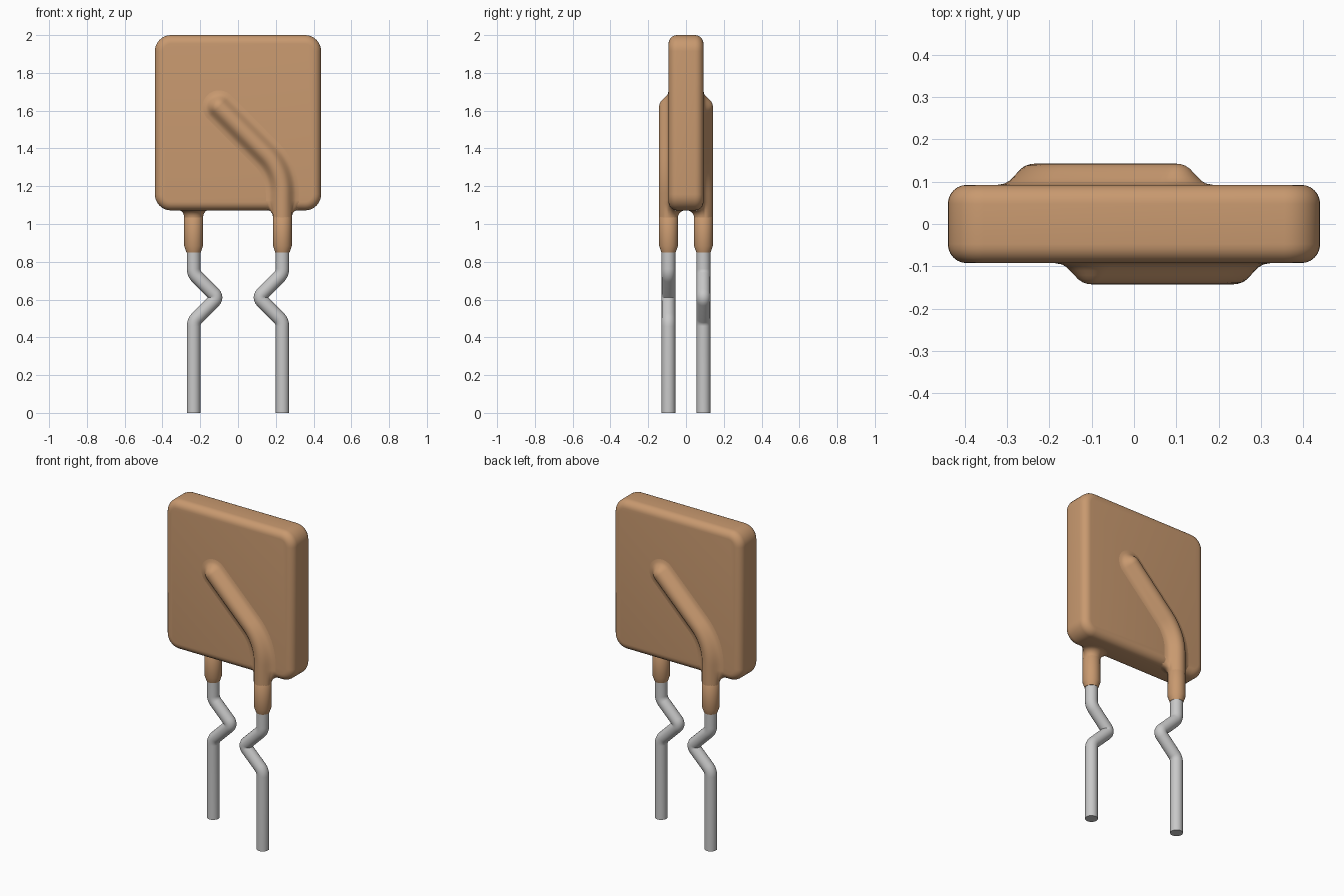
import bpy, bmesh
from math import sin, cos, pi, sqrt, radians
from mathutils import Vector

if "Cube" in bpy.data.objects:
    bpy.data.objects.remove(bpy.data.objects["Cube"])


def material(name, rgb, rough):
    m = bpy.data.materials.new(name)
    m.use_nodes = True
    m.diffuse_color = (*rgb, 1)
    bsdf = m.node_tree.nodes["Principled BSDF"]
    bsdf.inputs["Base Color"].default_value = (*rgb, 1)
    bsdf.inputs["Roughness"].default_value = rough
    return m


COAT = material("tan coating", (0.58, 0.32, 0.16), 0.5)
METAL = material("tinned grey", (0.58, 0.58, 0.58), 0.4)

HALF_W, HALF_D, BOTTOM, TOP = 0.44, 0.0925, 1.072, 2.0   # body
EDGE = 0.045                                            # body edge rounding
LX, LY = 0.235, -HALF_D                                 # front lead axis
R_COAT, R_WIRE, R_FILLET = 0.05, 0.036, 0.038


def finish(bm, name, mat, angle=40):
    bmesh.ops.remove_doubles(bm, verts=bm.verts, dist=0.0002)
    bmesh.ops.recalc_face_normals(bm, faces=bm.faces)
    me = bpy.data.meshes.new(name)
    bm.to_mesh(me)
    bm.free()
    me.materials.append(mat)
    ob = bpy.data.objects.new(name, me)
    bpy.context.collection.objects.link(ob)
    bpy.ops.object.select_all(action='DESELECT')
    ob.select_set(True)
    bpy.context.view_layer.objects.active = ob
    bpy.ops.object.shade_smooth_by_angle(angle=radians(angle))
    return ob


def turned_copy(ob, name):
    """Second half of the part, turned half a revolution about z."""
    c = bpy.data.objects.new(name, ob.data)
    c.rotation_euler.z = pi
    bpy.context.collection.objects.link(c)


def skin(bm, rings, closed=False, caps=False):
    """Join successive rings of points with quads."""
    vs = [[bm.verts.new(p) for p in r] for r in rings]
    n = len(vs[0])
    for a, b in zip(vs, vs[1:]):
        for i in range(n if closed else n - 1):
            j = (i + 1) % n
            bm.faces.new((a[i], a[j], b[j], b[i]))
    if caps:
        bm.faces.new(vs[0][::-1])
        bm.faces.new(vs[-1])


def round_path(pts, cut, steps=6):
    """Replace the inner corners of an (x, z) path with arcs."""
    pts = [Vector(p) for p in pts]
    out = [pts[0]]
    for a, b, c in zip(pts, pts[1:], pts[2:]):
        p, q = b + (a - b).normalized() * cut, b + (c - b).normalized() * cut
        d1, d2 = (b - a).normalized(), (c - b).normalized()
        th = d1.angle(d2)
        rad = cut / (sin(th / 2) / cos(th / 2))
        n = (d2 - d1 * d1.dot(d2)).normalized()
        for k in range(steps + 1):
            t = th * k / steps
            out.append(p + d1 * rad * sin(t) + n * rad * (1 - cos(t)))
    return out + [pts[-1]]


def normals(path):
    """In-plane normal at every path point."""
    out = []
    for i in range(len(path)):
        a, b = path[max(i - 1, 0)], path[min(i + 1, len(path) - 1)]
        t = (b - a).normalized()
        out.append(Vector((t.y, -t.x)))
    return out


def tube(name, path, radii, mat, sides=24):
    bm = bmesh.new()
    rings = []
    for p, n, r in zip(path, normals(path), radii):
        ring = []
        for k in range(sides):
            a = 2 * pi * k / sides
            q = p + n * r * cos(a)
            ring.append((q.x, LY + r * sin(a), q.y))
        rings.append(ring)
    skin(bm, rings, closed=True, caps=True)
    return finish(bm, name, mat)


# Body: square slab with rounded corners and soft edges
bm = bmesh.new()
bmesh.ops.create_cube(bm, size=1)
for v in bm.verts:
    v.co = Vector((v.co.x * 2 * HALF_W, v.co.y * 2 * HALF_D,
                   (BOTTOM + TOP) / 2 + v.co.z * (TOP - BOTTOM)))
corners = [e for e in bm.edges
           if abs(e.verts[0].co.y - e.verts[1].co.y) > 0.01]
bmesh.ops.bevel(bm, geom=corners, offset=0.085, segments=8, profile=0.5,
                affect='EDGES')
rims = [e for e in bm.edges
        if abs(e.verts[0].co.y - e.verts[1].co.y) < 0.001]
bmesh.ops.bevel(bm, geom=rims, offset=EDGE, segments=6, profile=0.5,
                affect='EDGES')
finish(bm, "body", COAT)

# Wire leads with an inward kink
wire_path = [(LX, 0), (LX, 0.485), (0.108, 0.611), (LX, 0.737), (LX, 0.9)]
wire_path = round_path(wire_path, 0.026)
lead = tube("front_lead", wire_path, [R_WIRE] * len(wire_path), METAL)
turned_copy(lead, "back_lead")

# Coating sleeves around the top of the leads
sleeve_path = [Vector((LX, z)) for z in (0.85, 0.885, 1.036, 1.05)]
sleeve = tube("front_sleeve", sleeve_path,
              [R_WIRE + 0.002, R_COAT, R_COAT, 0.04], COAT)
turned_copy(sleeve, "back_sleeve")

# Coated lead ridge on the face, with a soft fillet into the body
HALF_PROFILE = [(R_COAT + R_FILLET, 0), (0.071, 0.003), (0.059, 0.010),
                (0.051, 0.018)]
HALF_PROFILE += [(R_COAT * cos(radians(a)), R_COAT * sin(radians(a)))
                 for a in (35, 50, 65, 78, 90)]


def section(p, n, flare=1.0, both=True):
    """Ridge cross-section at p, with its skirt widened by flare."""
    half = [(R_COAT + (u - R_COAT) * flare if u > R_COAT else u, d)
            for u, d in HALF_PROFILE]
    if both:
        half = half + [(-u, d) for u, d in half[-2::-1]]
    pts = []
    for u, d in half:
        q = p + n * u
        pts.append((q.x, LY - d, q.y))
    return pts


def body_lift(y):
    """Height of the rounded underside above the body bottom."""
    t = min(max(-(HALF_D - EDGE) - y, 0), EDGE)
    return EDGE - sqrt(EDGE * EDGE - t * t)


def fillet(a, y_of_rim):
    f = 1 - cos(a)
    return f, BOTTOM - R_FILLET + R_FILLET * sin(a) + body_lift(y_of_rim) * f


bm = bmesh.new()
FILLET_ANGLES = [pi / 2 * k / 6 for k in range(7)]
rings = []
for a in FILLET_ANGLES:
    f, z = fillet(a, LY)
    rings.append(section(Vector((LX, z)), Vector((1, 0)), f))
ridge = round_path([(LX, 1.125), (LX, 1.285), (-0.1, 1.62)], 0.12, 10)
ridge_n = normals(ridge)
rings += [section(p, n) for p, n in zip(ridge, ridge_n)]
skin(bm, rings)

# Rounded end of the ridge
end, n = ridge[-1], ridge_n[-1]
t = Vector((-n.y, n.x))
skin(bm, [section(end, n * cos(pi * k / 14) + t * sin(pi * k / 14), both=False)
          for k in range(15)])

# Fillet between sleeve and underside of the body
rings = []
for k in range(15):
    b = pi * k / 14
    ring = []
    for a in FILLET_ANGLES:
        f, z = fillet(a, LY + (R_COAT + R_FILLET) * sin(b))
        r = R_COAT + R_FILLET * f
        ring.append((LX + r * cos(b), LY + r * sin(b), z))
    rings.append(ring)
skin(bm, rings)
ridge_ob = finish(bm, "front_ridge", COAT, 60)
turned_copy(ridge_ob, "back_ridge")
